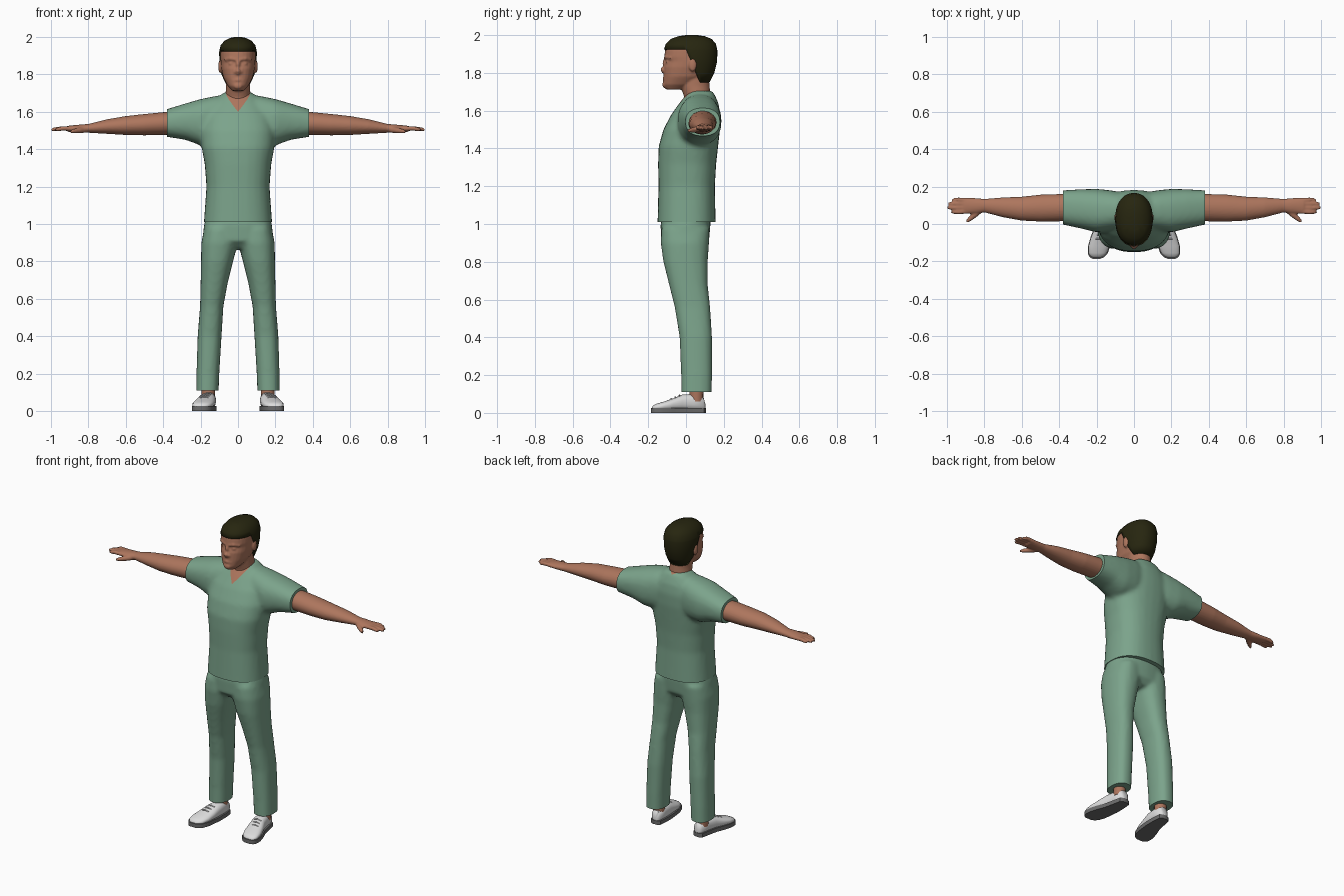
import bpy, bmesh, math
from mathutils import Vector

cube = bpy.data.objects.get("Cube")
if cube:
    bpy.data.objects.remove(cube, do_unlink=True)


def material(name, r, g, b):
    m = bpy.data.materials.new(name)
    m.use_nodes = True
    m.diffuse_color = (r, g, b, 1)
    m.node_tree.nodes["Principled BSDF"].inputs["Base Color"].default_value = (r, g, b, 1)
    return m


SCRUBS = material("green cloth", 0.20, 0.37, 0.26)
SKIN = material("skin", 0.42, 0.18, 0.11)
HAIR = material("dark hair", 0.02, 0.019, 0.005)
WHITE = material("white shoe", 0.72, 0.72, 0.72)
SOLE = material("grey sole", 0.15, 0.15, 0.15)


def bridge(bm, rings):
    """Skin a list of point rings and cap both ends."""
    vs = [[bm.verts.new(p) for p in ring] for ring in rings]
    n = len(vs[0])
    faces = [bm.faces.new(vs[0]), bm.faces.new(vs[-1])]
    for a, b in zip(vs, vs[1:]):
        faces += [bm.faces.new((a[i], a[(i + 1) % n], b[(i + 1) % n], b[i])) for i in range(n)]
    bmesh.ops.recalc_face_normals(bm, faces=faces)


def loft(bm, axis, rows, side=1, power=2.4, n=28):
    """Rounded sections along an axis; a row is position, a0, a1, b0, b1."""
    rings = []
    for t, a0, a1, b0, b1 in rows:
        ring = []
        for i in range(n):
            u = 2 * math.pi * i / n
            c, s = math.cos(u), math.sin(u)
            a = (a0 + a1) / 2 + (a1 - a0) / 2 * math.copysign(abs(c) ** (2 / power), c)
            b = (b0 + b1) / 2 + (b1 - b0) / 2 * math.copysign(abs(s) ** (2 / power), s)
            p = {"x": (t, a, b), "y": (a, t, b), "z": (a, b, t)}[axis]
            ring.append((p[0] * side, p[1], p[2]))
        rings.append(ring)
    bridge(bm, rings)


def stack(bm, rows, **kw):
    """Symmetric sections going up; a row is z, half width, front, back."""
    loft(bm, "z", [(z, -w, w, f, b) for z, w, f, b in rows], **kw)


def tube(bm, path, side=1, n=10):
    """Round limb through points given as x, y, z, radius."""
    pts = [Vector((p[0] * side, p[1], p[2])) for p in path]
    rings = []
    for i, p in enumerate(pts):
        d = pts[min(i + 1, len(pts) - 1)] - pts[max(i - 1, 0)]
        q = d.to_track_quat("Z", "Y")
        r = path[i][3]
        rings.append([p + q @ Vector((r * math.cos(2 * math.pi * k / n),
                                      r * math.sin(2 * math.pi * k / n), 0)) for k in range(n)])
    bridge(bm, rings)


def ball(bm, centre, size):
    made = bmesh.ops.create_uvsphere(bm, u_segments=14, v_segments=8, radius=1)["verts"]
    for v in made:
        v.co = Vector([c + s * k for c, s, k in zip(centre, size, v.co)])


def finish(name, bm, mats, angle=40):
    me = bpy.data.meshes.new(name)
    bm.to_mesh(me)
    bm.free()
    ob = bpy.data.objects.new(name, me)
    bpy.context.collection.objects.link(ob)
    for m in mats:
        me.materials.append(m)
    bpy.ops.object.select_all(action="DESELECT")
    ob.select_set(True)
    bpy.context.view_layer.objects.active = ob
    bpy.ops.object.shade_smooth_by_angle(angle=math.radians(angle))
    return ob


def blend(bm, voxel, smooth):
    """Fuse overlapping volumes into one soft surface."""
    ob = finish("blend", bm, [])
    mod = ob.modifiers.new("fuse", "REMESH")
    mod.mode, mod.voxel_size = "VOXEL", voxel
    mod = ob.modifiers.new("soften", "SMOOTH")
    mod.factor, mod.iterations = 0.5, smooth
    graph = bpy.context.evaluated_depsgraph_get()
    me = bpy.data.meshes.new_from_object(ob.evaluated_get(graph))
    out = bmesh.new()
    out.from_mesh(me)
    bpy.data.objects.remove(ob, do_unlink=True)
    bpy.data.meshes.remove(me)
    return out


def cut(bm, co, no, clear=True):
    """Slice with a plane; when clearing, drop the side the normal points to."""
    res = bmesh.ops.bisect_plane(bm, geom=bm.verts[:] + bm.edges[:] + bm.faces[:],
                                 plane_co=co, plane_no=no, clear_outer=clear)
    if clear:
        edges = [e for e in res["geom_cut"] if isinstance(e, bmesh.types.BMEdge)]
        bmesh.ops.holes_fill(bm, edges=edges)


# Shirt: torso and short sleeves, with a V neck
bm = bmesh.new()
stack(bm, [(0.96, .186, -.152, .158), (1.2, .169, -.146, .153), (1.32, .178, -.148, .16),
           (1.41, .195, -.145, .17), (1.5, .2, -.12, .18), (1.58, .185, -.078, .182),
           (1.64, .14, -.035, .172), (1.685, .1, .0, .152), (1.705, .07, .015, .14)])
for side in (1, -1):
    loft(bm, "x", [(.05, -.02, .165, 1.45, 1.685), (.12, -.035, .18, 1.42, 1.685),
                   (.2, -.045, .188, 1.42, 1.668), (.28, -.025, .186, 1.45, 1.645),
                   (.42, .005, .178, 1.472, 1.602)], side)
bm = blend(bm, .013, 5)
cut(bm, (0, 0, 1.01), (0, 0, -1))
for side in (1, -1):
    cut(bm, (.38 * side, 0, 0), (side, 0, 0))
    cut(bm, (0, -.03, 1.615), (-.85 * side, -.45, 1), clear=False)
for f in bm.faces:
    c = f.calc_center_median()
    f.material_index = int(c.z > 1.615 + .85 * abs(c.x) + .45 * (c.y + .03))
finish("shirt", bm, [SCRUBS, SKIN])

# Trousers: hips and two legs
bm = bmesh.new()
stack(bm, [(.87, .12, -.09, .09), (.91, .192, -.132, .122), (1.0, .181, -.135, .13),
           (1.06, .165, -.12, .125)])
for side in (1, -1):
    loft(bm, "z", [(.04, .106, .224, -.024, .135), (.2, .1, .222, -.026, .138),
                   (.4, .088, .216, -.034, .138), (.56, .078, .203, -.06, .128),
                   (.68, .056, .2, -.09, .115), (.8, .026, .198, -.12, .115),
                   (.9, .0, .196, -.134, .122), (.98, .01, .18, -.13, .125)], side)
bm = blend(bm, .013, 4)
cut(bm, (0, 0, .11), (0, 0, -1))
finish("trousers", bm, [SCRUBS])

# Arms with hands
FINGERS = [(.064, .978), (.087, .999), (.109, .994), (.13, .972)]
for side, label in ((1, "left"), (-1, "right")):
    bm = bmesh.new()
    loft(bm, "x", [(.3, .02, .165, 1.48, 1.6), (.4, .014, .16, 1.476, 1.598),
                   (.5, .013, .157, 1.474, 1.588), (.6, .018, .146, 1.476, 1.577),
                   (.7, .036, .142, 1.482, 1.56), (.8, .062, .134, 1.488, 1.535),
                   (.84, .056, .138, 1.488, 1.532), (.91, .053, .142, 1.493, 1.525)],
         side, power=2)
    for y, tip in FINGERS:
        tube(bm, [(.88, y * .9 + .01, 1.51, .012), (.94, y, 1.511, .012),
                  (tip - .015, y, 1.506, .0105), (tip, y, 1.503, .006)], side)
    tube(bm, [(.81, .085, 1.505, .016), (.85, .05, 1.5, .016),
              (.88, .025, 1.496, .012), (.895, .012, 1.494, .007)], side)
    finish(label + "_arm", blend(bm, .006, 2), [SKIN])

# Head, neck and facial features
bm = bmesh.new()
stack(bm, [(1.6, .08, .0, .125), (1.68, .068, -.012, .13), (1.73, .064, -.03, .125),
           (1.79, .064, -.03, .12)], power=2)
stack(bm, [(1.712, .03, -.105, -.02), (1.738, .055, -.12, .04), (1.78, .078, -.118, .1),
           (1.83, .09, -.117, .14), (1.862, .093, -.107, .148), (1.885, .094, -.115, .15),
           (1.92, .094, -.111, .15), (1.96, .082, -.09, .14), (1.985, .05, -.04, .1)], power=2.3)
tube(bm, [(0, -.105, 1.885, .009), (0, -.116, 1.85, .011), (0, -.124, 1.82, .014),
          (0, -.116, 1.805, .012)])
tube(bm, [(-.03, -.108, 1.768, .006), (0, -.116, 1.769, .01), (.03, -.108, 1.768, .006)])
ball(bm, (0, -.112, 1.738), (.025, .014, .018))
for side in (1, -1):
    tube(bm, [(.01, -.11, 1.879, .008), (.04, -.104, 1.884, .008), (.07, -.078, 1.878, .006)], side)
    ball(bm, (.035 * side, -.097, 1.857), (.016, .011, .008))
    ball(bm, (.015 * side, -.114, 1.812), (.009, .01, .008))
    ball(bm, (.095 * side, .035, 1.842), (.011, .021, .036))
finish("head", blend(bm, .006, 2), [SKIN])

# Hair: a cap trimmed to a hairline that slants down behind the ears
bm = bmesh.new()
stack(bm, [(1.75, .07, -.05, .125), (1.8, .09, -.1, .15), (1.86, .099, -.12, .165),
           (1.92, .101, -.119, .166), (1.955, .093, -.106, .158), (1.98, .072, -.08, .135),
           (1.994, .045, -.04, .1), (2.0, .018, .0, .06)], n=36, power=2.2)
cut(bm, (0, 0, 1.925), (0, 0, 1), clear=False)
cut(bm, (0, 0, 1.925), (0, 1, .42), clear=False)
drop = []
for f in bm.faces:
    c = f.calc_center_median()
    if c.z < 1.925 and (c.y < (1.925 - c.z) * .42 or c.z < 1.752):
        drop.append(f)
bmesh.ops.delete(bm, geom=drop, context="FACES")
hair = finish("hair", bm, [HAIR], 60)
thick = hair.modifiers.new("thickness", "SOLIDIFY")
thick.thickness, thick.offset = .014, -1

# Shoes and ankles, toes turned outwards
OUTLINE = [(.106, .138, .168, .045), (.095, .12, .187, .085), (.04, .115, .198, .1),
           (-.02, .115, .212, .097), (-.07, .12, .232, .077), (-.12, .127, .246, .06),
           (-.16, .142, .247, .049), (-.178, .16, .236, .04), (-.186, .18, .222, .03)]
for side, label in ((1, "left"), (-1, "right")):
    bm = bmesh.new()
    loft(bm, "y", [(y * .97, a + .003, b - .003, .012, z) for y, a, b, z in OUTLINE], side)
    finish(label + "_shoe", bm, [WHITE], 60)
    bm = bmesh.new()
    edge = [(a, y) for y, a, b, z in OUTLINE] + [(b, y) for y, a, b, z in OUTLINE[::-1]]
    bridge(bm, [[(x * side, y, h) for x, y in edge] for h in (0, .026)])
    finish(label + "_sole", bm, [SOLE])
    bm = bmesh.new()
    for k in range(3):
        y, z = -.035 - .022 * k, .093 - .0085 * k
        tube(bm, [(.145 + .007 * k, y, z - .006, .004), (.168 + .006 * k, y, z, .004),
                  (.192 + .006 * k, y, z - .006, .004)], side, 6)
    finish(label + "_laces", bm, [WHITE])
    bm = bmesh.new()
    tube(bm, [(.158, .055, .06, .036), (.16, .055, .15, .038)], side, 16)
    finish(label + "_ankle", bm, [SKIN])
